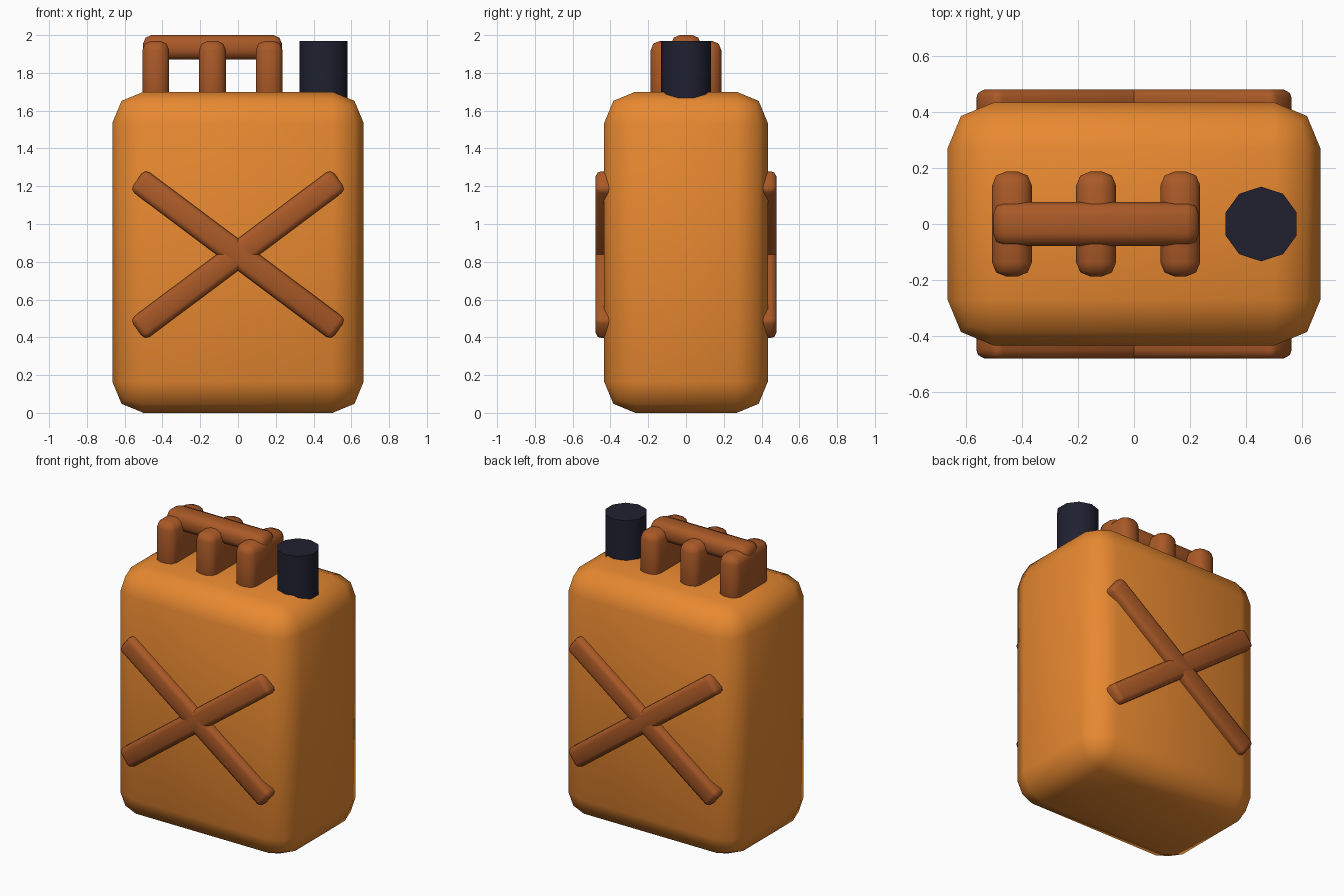
import bpy
import math

if "Cube" in bpy.data.objects:
    bpy.data.objects.remove(bpy.data.objects["Cube"])


def material(name, rgb):
    m = bpy.data.materials.new(name)
    m.diffuse_color = (*rgb, 1)
    m.use_nodes = True
    m.node_tree.nodes["Principled BSDF"].inputs["Base Color"].default_value = m.diffuse_color
    return m


ORANGE = material("orange_paint", (0.81, 0.25, 0.03))
RUST = material("rust_paint", (0.40, 0.10, 0.02))
DARK = material("dark_cap", (0.014, 0.015, 0.03))


def finish(ob, name, mat, angle):
    ob.name = name
    ob.data.materials.append(mat)
    bpy.ops.object.shade_smooth_by_angle(angle=math.radians(angle))


def rounded_box(name, centre, size, bevel, mat, tilt=0):
    """Box with two-step rounded edges, tilted about y."""
    bpy.ops.mesh.primitive_cube_add(size=1, location=centre)
    ob = bpy.context.object
    ob.scale = size
    bpy.ops.object.transform_apply(location=False, rotation=False, scale=True)
    mod = ob.modifiers.new("round", 'BEVEL')
    mod.width = bevel
    mod.segments = 2
    bpy.ops.object.modifier_apply(modifier=mod.name)
    ob.rotation_euler.y = tilt
    finish(ob, name, mat, 50)


# Can body
rounded_box("can_body", (0, 0, 0.85), (1.33, 0.866, 1.70), 0.165, ORANGE)

# Handle: three posts and a grip bar
for i, x in enumerate((-0.435, -0.135, 0.165)):
    rounded_box(f"handle_post_{i + 1}", (x, 0, 1.79), (0.142, 0.374, 0.36), 0.05, RUST)
rounded_box("handle_grip", (-0.135, 0, 1.936), (0.735, 0.156, 0.128), 0.045, RUST)

# Raised crosses on the front and back
for side, sy in (("front", -1), ("back", 1)):
    for slope, st in (("falling", 1), ("rising", -1)):
        rounded_box(f"{side}_brace_{slope}", (0, sy * 0.42, 0.838),
                    (1.33, 0.12, 0.136), 0.03, RUST, st * math.radians(36.8))

# Ten-sided filler cap
bpy.ops.mesh.primitive_cylinder_add(vertices=10, radius=0.133, depth=0.37,
                                    location=(0.453, 0, 1.785))
finish(bpy.context.object, "filler_cap", DARK, 40)
